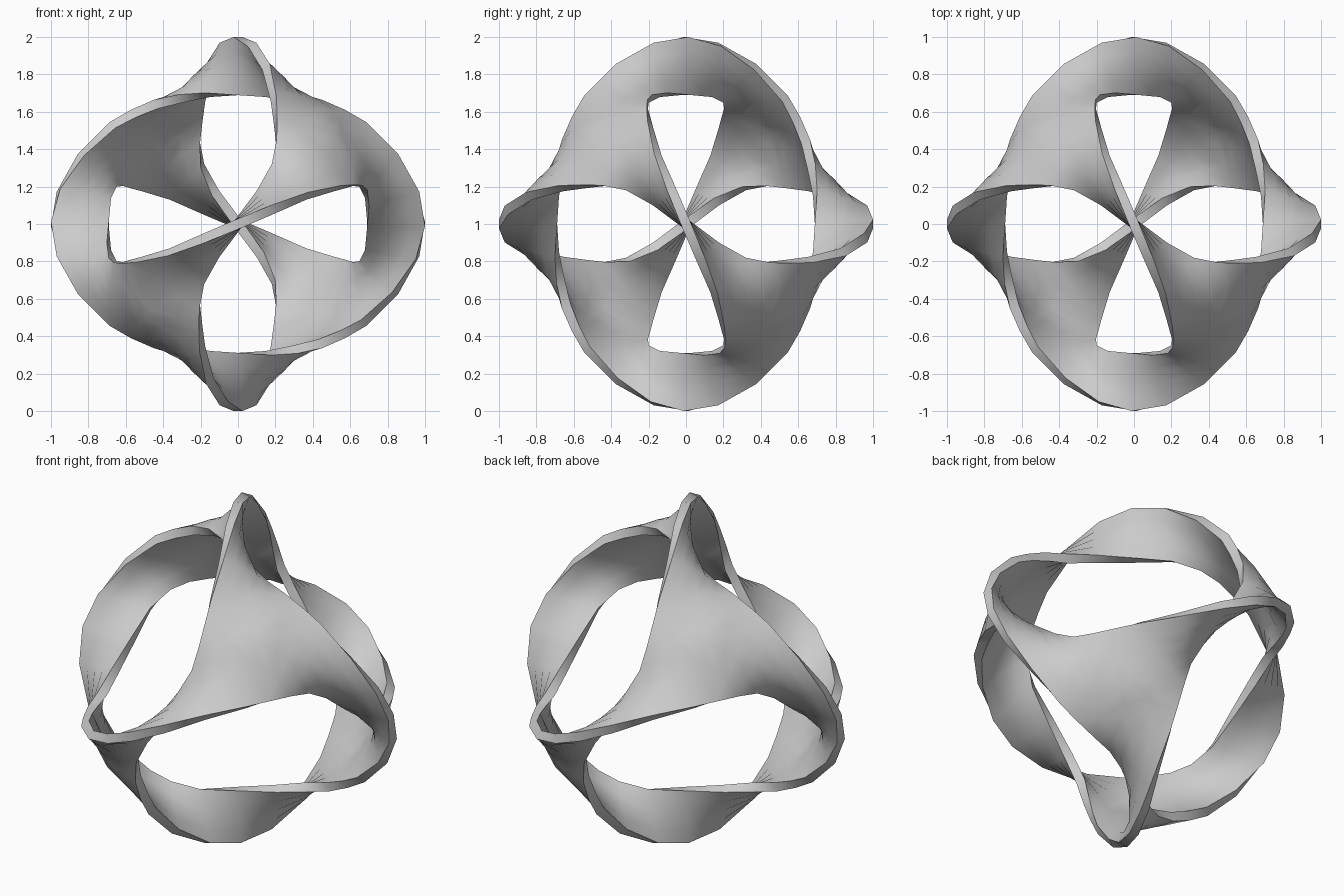
import bpy, bmesh, math
from mathutils import Vector

cube = bpy.data.objects.get("Cube")
if cube:
    bpy.data.objects.remove(cube, do_unlink=True)

HALF_THICK = 0.026
CROSS = 4          # divisions across a ribbon
HALF = 4           # steps from a ribbon tip to the middle of a side
DOME = 0.036       # outward swell of a ribbon where it meets the panel middle

# One side of a panel, from the outer corner of one tip to the inner corner of the next
SIDE = [Vector(p) for p in (
    (0, 0, 1), (-.075, .18, .96), (-.15, .37, .84), (-.19, .53, .67), (-.2, .59, .56),
    (-.205, .64, .44), (-.19, .67, .31), (-.12, .69, .165), (0, .69, 0))]
AXIS = Vector((-1, 1, 1)).normalized()
CENTRE = AXIS * .845


def spin(p, times):
    """Third-turn about the panel axis."""
    for _ in range(times % 3):
        p = Vector((-p.z, -p.x, p.y))
    return p


def is_tip(p):
    """Points on a coordinate axis lie on the seam between two panels."""
    return sum(abs(c) < 1e-4 for c in p) == 2


def quad(bm, pts):
    bm.faces.new([bm.verts.new(p) for p in pts])


def panel_sheet():
    """Three twisted arms around a domed central fan, as a thin sheet."""
    bm = bmesh.new()
    for k in range(3):
        def arm(i, j):
            t = j / CROSS
            swell = DOME * (i / HALF) ** 2 * 4 * t * (1 - t)
            return spin(SIDE[i].lerp(spin(SIDE[-1 - i], 1), t) + AXIS * swell, k)
        for j in range(CROSS):
            for i in range(HALF):
                quad(bm, (arm(i, j), arm(i, j + 1), arm(i + 1, j + 1), arm(i + 1, j)))
            a, b = arm(HALF, j), arm(HALF, j + 1)
            ma, mb = a.lerp(CENTRE, .5), b.lerp(CENTRE, .5)
            quad(bm, (a, b, mb, ma))
            quad(bm, (ma, mb, CENTRE))
    bmesh.ops.remove_doubles(bm, verts=bm.verts, dist=1e-4)
    bmesh.ops.recalc_face_normals(bm, faces=bm.faces)
    bm.normal_update()
    bm.verts.index_update()
    return bm


# Thicken the sheet into each of the four panels, turned half-way about each axis
sheet = panel_sheet()
solid = bmesh.new()
for turn in ((1, 1, 1), (-1, -1, 1), (-1, 1, -1), (1, -1, -1)):
    layers = {1: [], -1: []}
    for v in sheet.verts:
        n = v.normal.copy()
        if is_tip(v.co):
            radial = v.co.normalized()
            n = (n - radial * n.dot(radial)).normalized()
        for s in layers:
            p = v.co + n * HALF_THICK * s
            layers[s].append(solid.verts.new([c * t for c, t in zip(p, turn)]))
    for f in sheet.faces:
        ids = [v.index for v in f.verts]
        solid.faces.new([layers[1][i] for i in ids])
        solid.faces.new([layers[-1][i] for i in reversed(ids)])
    # Rim walls along the free sides
    for e in sheet.edges:
        if e.is_boundary and not all(is_tip(v.co) for v in e.verts):
            a, b = (v.index for v in e.verts)
            solid.faces.new((layers[1][a], layers[1][b], layers[-1][b], layers[-1][a]))
sheet.free()

bmesh.ops.remove_doubles(solid, verts=solid.verts, dist=1e-3)
bmesh.ops.recalc_face_normals(solid, faces=solid.faces)
bmesh.ops.translate(solid, verts=solid.verts, vec=(0, 0, 1))

mesh = bpy.data.meshes.new("twisted_ribbon_frame")
solid.to_mesh(mesh)
solid.free()
frame = bpy.data.objects.new("twisted_ribbon_frame", mesh)
bpy.context.collection.objects.link(frame)

# Plain grey
GREY = (0.6, 0.6, 0.6, 1)
mat = bpy.data.materials.new("plain_grey")
mat.use_nodes = True
mat.diffuse_color = GREY
mat.node_tree.nodes["Principled BSDF"].inputs["Base Color"].default_value = GREY
mesh.materials.append(mat)

bpy.ops.object.select_all(action='DESELECT')
frame.select_set(True)
bpy.context.view_layer.objects.active = frame
bpy.ops.object.shade_smooth_by_angle(angle=math.radians(40))
